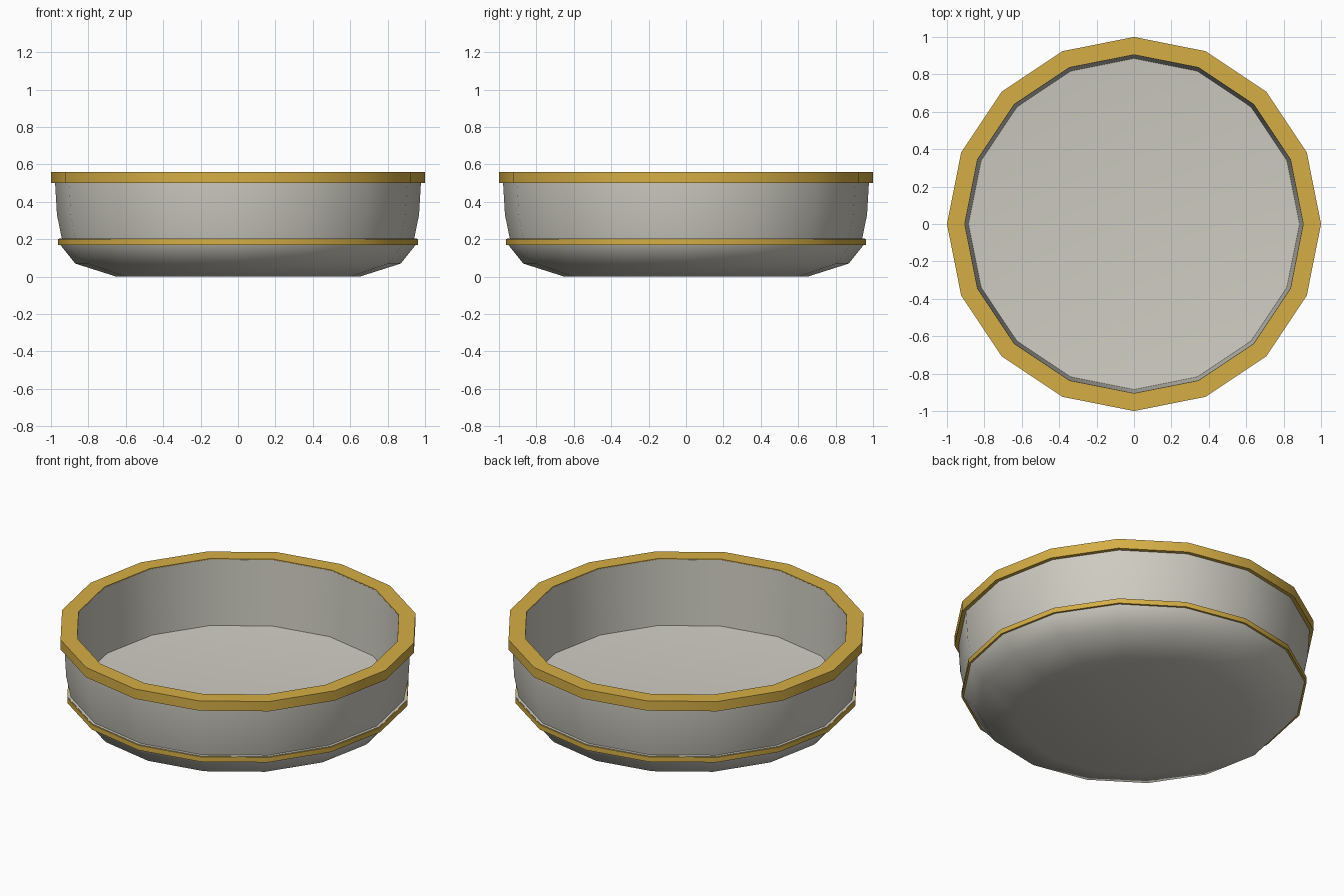
import bpy, bmesh, math

SIDES = 16

cube = bpy.data.objects.get("Cube")
if cube:
    bpy.data.objects.remove(cube, do_unlink=True)


def make_material(name, rgb, roughness):
    mat = bpy.data.materials.new(name)
    mat.use_nodes = True
    mat.diffuse_color = (*rgb, 1)
    shader = mat.node_tree.nodes["Principled BSDF"]
    shader.inputs["Base Color"].default_value = (*rgb, 1)
    shader.inputs["Roughness"].default_value = roughness
    return mat


def lathe(name, profile, mat, closed=False):
    """Revolve (radius, height) points around z; radius 0 makes a pole."""
    bm = bmesh.new()
    rings = []
    for r, z in profile:
        if r == 0:
            rings.append([bm.verts.new((0, 0, z))] * SIDES)
        else:
            angles = [math.tau * i / SIDES for i in range(SIDES)]
            rings.append([bm.verts.new((r * math.cos(a), r * math.sin(a), z)) for a in angles])
    pairs = list(zip(rings, rings[1:]))
    if closed:
        pairs.append((rings[-1], rings[0]))
    for low, high in pairs:
        for i in range(SIDES):
            j = (i + 1) % SIDES
            corners = dict.fromkeys((low[i], low[j], high[j], high[i]))
            bm.faces.new(list(corners))
    bmesh.ops.recalc_face_normals(bm, faces=bm.faces)
    mesh = bpy.data.meshes.new(name)
    bm.to_mesh(mesh)
    bm.free()
    mesh.materials.append(mat)
    obj = bpy.data.objects.new(name, mesh)
    bpy.context.collection.objects.link(obj)
    bpy.ops.object.select_all(action="DESELECT")
    obj.select_set(True)
    bpy.context.view_layer.objects.active = obj
    bpy.ops.object.shade_smooth_by_angle(angle=math.radians(40))
    return obj


ceramic = make_material("warm grey ceramic", (0.61, 0.595, 0.53), 0.5)
gold = make_material("gold trim", (0.66, 0.42, 0.06), 0.4)

# Bowl shell: underside, small ledge over the band, wall, inner wall, floor
lathe("bowl", [
    (0, 0), (0.65, 0), (0.87, 0.07), (0.95, 0.17), (0.957, 0.203),
    (0.942, 0.204), (0.968, 0.33), (0.978, 0.5), (0.978, 0.555),
    (0.905, 0.555), (0.885, 0.16), (0.6, 0.137), (0, 0.125),
], ceramic)

# Thick gold rim around the mouth
lathe("rim", [(0.906, 0.5), (1, 0.5), (1, 0.56), (0.906, 0.56)], gold, closed=True)

# Thin gold band at the foot of the wall
lathe("lower_band", [(0.935, 0.17), (0.962, 0.17), (0.962, 0.2), (0.935, 0.2)], gold, closed=True)
